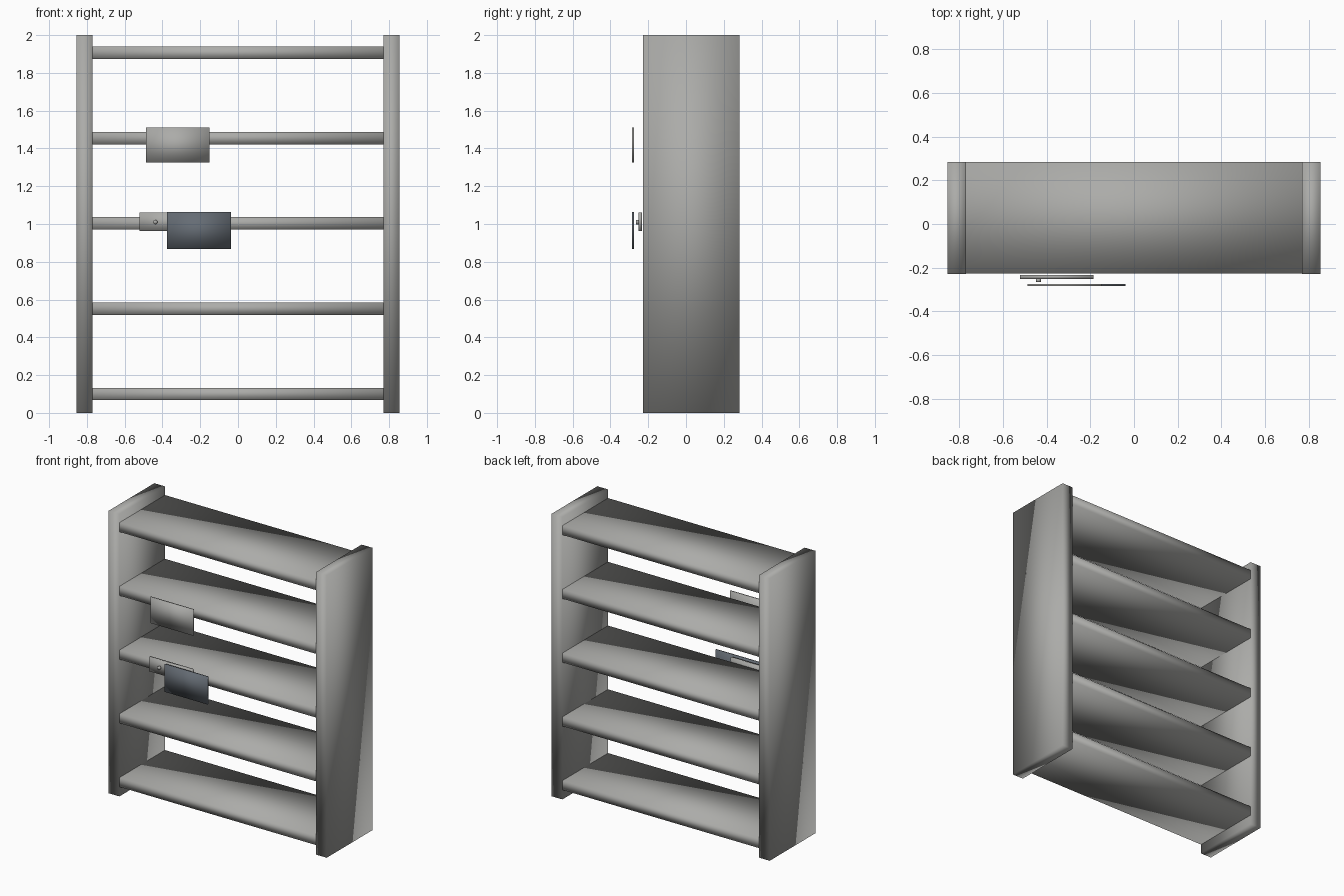
import bpy, bmesh
from mathutils import Matrix, Vector

cube = bpy.data.objects.get("Cube")
if cube:
    bpy.data.objects.remove(cube, do_unlink=True)


def material(name, rgb):
    m = bpy.data.materials.new(name)
    m.use_nodes = True
    m.diffuse_color = (*rgb, 1)
    m.node_tree.nodes["Principled BSDF"].inputs["Base Color"].default_value = (*rgb, 1)
    return m


grey = material("warm grey", (0.41, 0.41, 0.395))
slate = material("slate blue grey", (0.13, 0.15, 0.175))


def finish(name, bm, mat):
    mesh = bpy.data.meshes.new(name)
    bm.to_mesh(mesh)
    bm.free()
    mesh.materials.append(mat)
    mesh.shade_smooth()
    obj = bpy.data.objects.new(name, mesh)
    bpy.context.collection.objects.link(obj)
    return obj


def box(name, low, high, mat=grey):
    """Softly shaded box between two opposite corners."""
    low, high = Vector(low), Vector(high)
    bm = bmesh.new()
    bmesh.ops.create_cube(bm, size=1)
    bmesh.ops.scale(bm, vec=high - low, verts=bm.verts)
    bmesh.ops.translate(bm, vec=(low + high) / 2, verts=bm.verts)
    return finish(name, bm, mat)


FRONT, BACK = -0.228, 0.284
OUTER, INNER = 0.855, 0.77

# Side uprights
box("left_upright", (INNER, FRONT, 0), (OUTER, BACK, 2))
box("right_upright", (-OUTER, FRONT, 0), (-INNER, BACK, 2))

# Shelves run through the uprights, a hair inside their faces
gap = 0.001
for i in range(5):
    z = 0.1 + 0.4515 * i
    box(f"shelf_{i + 1}", (-OUTER + gap, FRONT + gap, z - 0.033),
        (OUTER - gap, BACK - gap, z + 0.033))

# Label plates in front of the shelves
box("upper_label", (-0.488, -0.285, 1.325), (-0.15, -0.276, 1.51))
box("lower_label", (-0.375, -0.285, 0.868), (-0.038, -0.276, 1.064), slate)

# Label holder strip with a small pin
box("label_holder", (-0.522, -0.251, 0.962), (-0.185, -0.234, 1.062))
bm = bmesh.new()
bmesh.ops.create_cone(bm, cap_ends=True, segments=12, radius1=0.012, radius2=0.012,
                      depth=0.016, matrix=Matrix.Translation((-0.438, -0.258, 1.01))
                      @ Matrix.Rotation(1.5708, 4, "X"))
finish("holder_pin", bm, grey)
